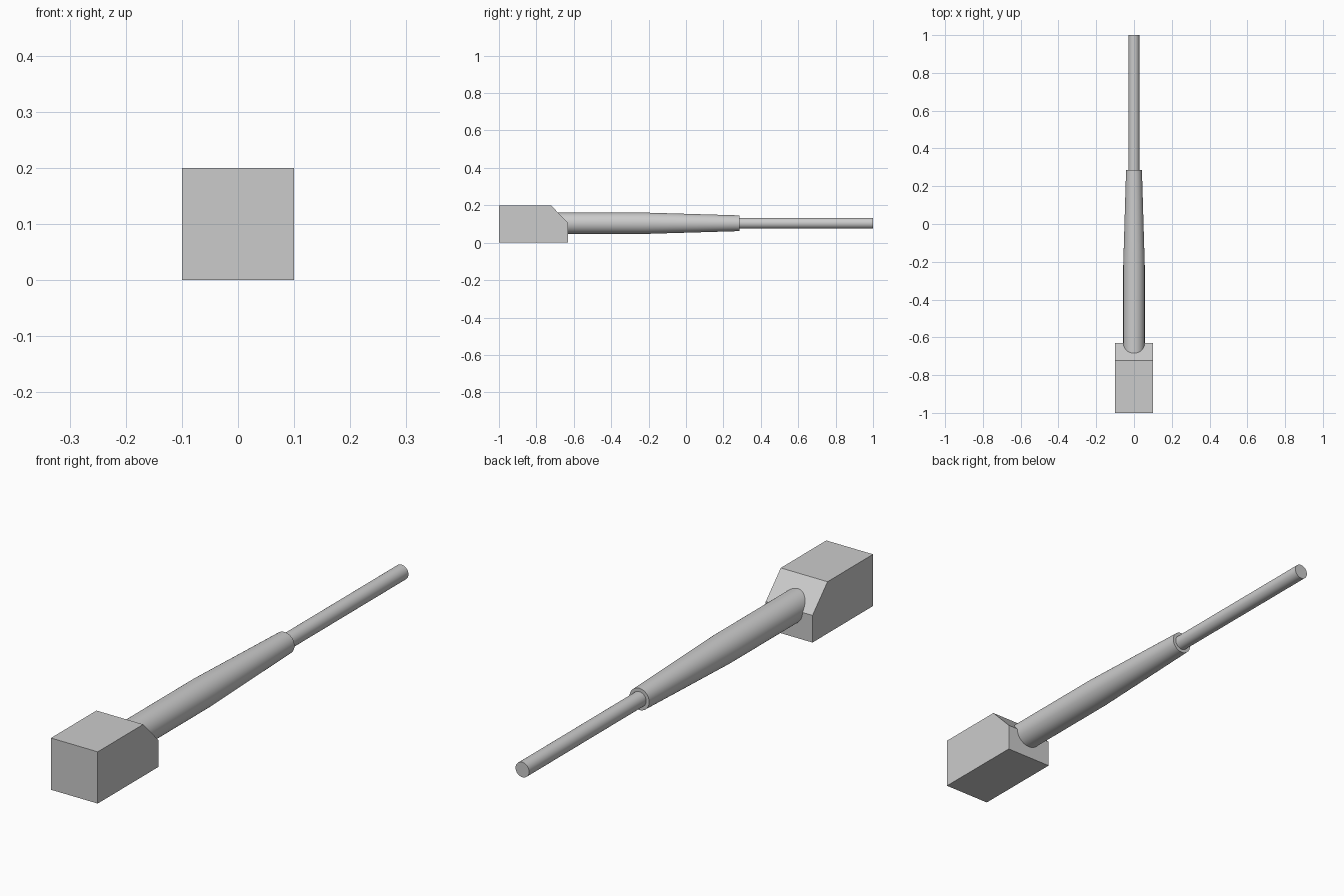
import bpy, bmesh, math

if "Cube" in bpy.data.objects:
    bpy.data.objects.remove(bpy.data.objects["Cube"])

AXIS_Z = 0.104


def make_object(name, bm):
    bmesh.ops.recalc_face_normals(bm, faces=bm.faces)
    mesh = bpy.data.meshes.new(name)
    bm.to_mesh(mesh)
    bm.free()
    obj = bpy.data.objects.new(name, mesh)
    bpy.context.collection.objects.link(obj)
    return obj


def round_bar(name, stations, sides=48):
    """Capped round bar along y from (y, radius) stations."""
    bm = bmesh.new()
    rings = []
    for y, r in stations:
        rings.append([bm.verts.new((r * math.cos(2 * math.pi * i / sides), y,
                                    AXIS_Z + r * math.sin(2 * math.pi * i / sides)))
                      for i in range(sides)])
    for a, b in zip(rings, rings[1:]):
        for i in range(sides):
            j = (i + 1) % sides
            bm.faces.new((a[i], a[j], b[j], b[i]))
    bm.faces.new(rings[0])
    bm.faces.new(rings[-1])
    obj = make_object(name, bm)
    bpy.ops.object.select_all(action='DESELECT')
    bpy.context.view_layer.objects.active = obj
    obj.select_set(True)
    bpy.ops.object.shade_smooth_by_angle(angle=math.radians(30))
    return obj


# Block with a sloped upper edge: side profile extruded across x
bm = bmesh.new()
profile = [(-1, 0), (-0.63, 0), (-0.63, 0.105), (-0.722, 0.2), (-1, 0.2)]
side = bm.faces.new([bm.verts.new((-0.1, y, z)) for y, z in profile])
ext = bmesh.ops.extrude_face_region(bm, geom=[side])
bmesh.ops.translate(bm, vec=(0.2, 0, 0),
                    verts=[v for v in ext['geom'] if isinstance(v, bmesh.types.BMVert)])
make_object("base_block", bm)

# Tapered outer sleeve, seated in the block
round_bar("tapered_sleeve", [(-0.72, 0.057), (-0.22, 0.057), (0.285, 0.042)])

# Thin inner rod projecting from the sleeve
round_bar("inner_rod", [(0.2, 0.029), (1.0, 0.029)])
